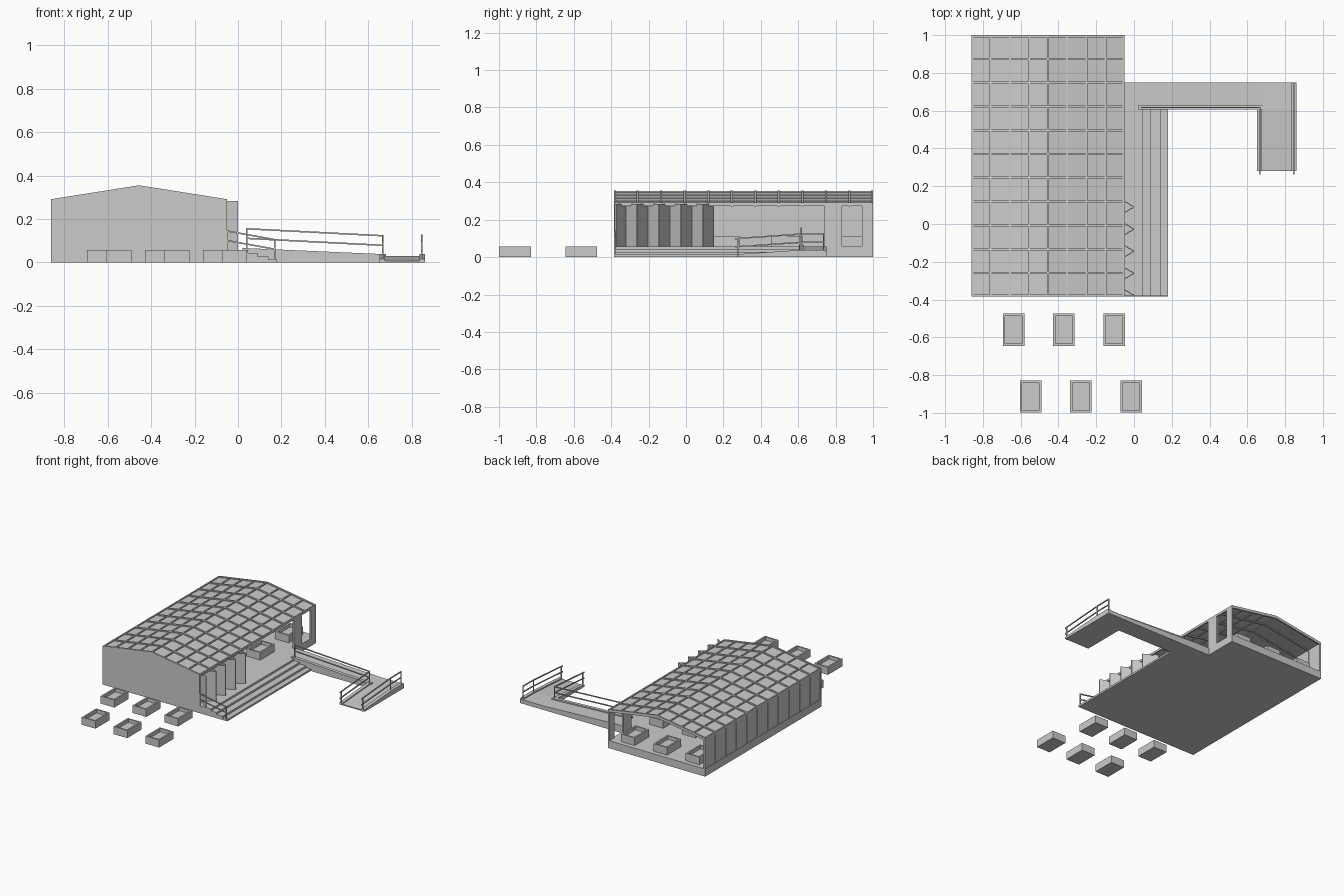
import bpy
from mathutils import Vector

if "Cube" in bpy.data.objects:
    bpy.data.objects.remove(bpy.data.objects["Cube"])


def mesh(name, verts, faces):
    me = bpy.data.meshes.new(name)
    me.from_pydata(verts, [], faces)
    ob = bpy.data.objects.new(name, me)
    bpy.context.collection.objects.link(ob)
    import bmesh
    bm = bmesh.new()
    bm.from_mesh(me)
    bmesh.ops.recalc_face_normals(bm, faces=bm.faces)
    bm.to_mesh(me)
    bm.free()
    return ob


def prism(name, profile, a, b, axis='y'):
    """Extrude a 2D profile (xz along y, or yz along x) from a to b."""
    n = len(profile)
    place = (lambda u, w, t: (u, t, w)) if axis == 'y' else (lambda u, w, t: (t, u, w))
    verts = [place(u, w, t) for t in (a, b) for u, w in profile]
    faces = [list(range(n)), list(range(2 * n - 1, n - 1, -1))]
    faces += [(i, (i + 1) % n, (i + 1) % n + n, i + n) for i in range(n)]
    return mesh(name, verts, faces)


def box(name, x0, x1, y0, y1, z0, z1):
    return prism(name, [(x0, z0), (x1, z0), (x1, z1), (x0, z1)], y0, y1)


def bar(name, p, q, t=0.007):
    """Square bar between two points."""
    p, q = Vector(p), Vector(q)
    d = (q - p).normalized()
    s = d.cross(Vector((0, 0, 1)) if abs(d.z) < 0.9 else Vector((1, 0, 0))).normalized() * t / 2
    u = d.cross(s).normalized() * t / 2
    verts = [c + k for c in (p, q) for k in (s + u, s - u, -s - u, -s + u)]
    return mesh(name, verts, [(0, 1, 2, 3), (7, 6, 5, 4)] + [(i, (i + 1) % 4, (i + 1) % 4 + 4, i + 4) for i in range(4)])


L, R, MID, F, B = -0.86, -0.05, -0.455, -0.385, 1.0
DECK, EAVE, RIDGE = 0.057, 0.283, 0.347
BAYS = 11
STEP = (B - F) / BAYS


def roof_z(x):
    return RIDGE - (RIDGE - EAVE) * abs(x - MID) / (MID - L)


# floor slab and wide steps
box("floor_slab", L, R, F, B, 0, DECK)
prism("deck_steps", [(R, 0), (0.18, 0), (0.18, 0.014), (0.14, 0.014), (0.14, 0.028), (0.09, 0.028),
                     (0.09, 0.043), (0.045, 0.043), (0.045, DECK), (R, DECK)], F, 0.61)

# gable roof: sheet, rafters, purlins
prism("roof_sheet", [(L, EAVE - 0.004), (MID, RIDGE - 0.004), (R, EAVE - 0.004),
                     (R, EAVE), (MID, RIDGE), (L, EAVE)], F, B)
for i in range(BAYS + 1):
    y = min(max(F + i * STEP, F + 0.006), B - 0.006)
    prism("rafter", [(L, EAVE - 0.012), (MID, RIDGE - 0.012), (R, EAVE - 0.012),
                     (R, EAVE + 0.008), (MID, RIDGE + 0.008), (L, EAVE + 0.008)], y - 0.006, y + 0.006)
for i in range(9):
    x = min(max(L + (R - L) * i / 8, L + 0.005), R - 0.005)
    z = roof_z(x)
    box("purlin", x - 0.005, x + 0.005, F, B, z - 0.010, z + 0.007)

# solid front gable wall
prism("front_wall", [(L, DECK), (R, DECK), (R, EAVE), (MID, RIDGE), (L, EAVE)], F, F + 0.01)

# left wall panels and posts
box("left_wall", L + 0.004, L + 0.01, F, B, DECK, EAVE)
for i in range(BAYS + 1):
    y = min(max(F + i * STEP, F + 0.005), B - 0.005)
    box("left_post", L, L + 0.013, y - 0.005, y + 0.005, DECK, EAVE)

# right wall section with tall opening
box("right_wall_near", R - 0.012, R, 0.74, 0.835, DECK, EAVE)
box("right_wall_far", R - 0.012, R, 0.94, B, DECK, EAVE)

# folding door panels
for i in range(5):
    y = -0.378 + 0.117 * i
    bar_h = 0.003
    pairs = [((0.0, y), (-0.095, y + 0.057))]
    if i < 4:
        pairs.append(((-0.095, y + 0.060), (0.0, y + 0.117)))
    for (xa, ya), (xb, yb) in pairs:
        quad = [(xa, ya - bar_h), (xb, yb - bar_h), (xb, yb + bar_h), (xa, ya + bar_h)]
        verts = [(a, b, z) for z in (DECK, EAVE) for a, b in quad]
        mesh("folding_panel", verts, [(0, 1, 2, 3), (7, 6, 5, 4)] +
             [(k, (k + 1) % 4, (k + 1) % 4 + 4, k + 4) for k in range(4)])

# access ramp in an L shape
prism("ramp_upper", [(R, 0), (0.86, 0), (0.86, 0.03), (0.66, 0.03), (0.04, DECK), (R, DECK)], 0.61, 0.75)
prism("ramp_lower", [(0.28, 0), (0.61, 0), (0.61, 0.03), (0.28, 0.008)], 0.65, 0.86, 'x')
# kerbs
prism("kerb_upper", [(0.02, 0.045), (0.68, 0.018), (0.68, 0.038), (0.04, 0.066), (0.02, 0.066)], 0.605, 0.63)
for x0, x1, y1 in ((0.65, 0.675, 0.61), (0.835, 0.86, 0.745)):
    prism("kerb_lower", [(0.28, 0), (y1, 0), (y1, 0.038), (0.61, 0.038), (0.28, 0.016)], x0, x1, 'x')

# handrails: top-rail path; a second rail runs lower, posts drop to the floor
rails = [
    [(0.04, 0.617, 0.155, DECK), (0.665, 0.617, 0.123, 0.02), (0.665, 0.28, 0.100, 0.0)],
    [(0.845, 0.735, 0.125, 0.02), (0.845, 0.61, 0.123, 0.02), (0.845, 0.28, 0.100, 0.0)],
    [(-0.05, F + 0.004, 0.145, DECK), (0.17, F + 0.004, 0.105, 0.01)],
]
for path in rails:
    for x, y, top, foot in path:
        bar("rail_post", (x, y, foot), (x, y, top + 0.003))
    for p, q in zip(path, path[1:]):
        for drop in (0, 0.044):
            bar("handrail", (p[0], p[1], p[2] - drop), (q[0], q[1], q[2] - drop))
for x in (0.665, 0.845):
    for z in (0.0985, 0.0545):
        bar("handrail_end", (x, 0.28, z), (x, 0.262, z))


# open planters with soil
def planter(x, y, z):
    hx, hy, t, h = 0.057, 0.085, 0.012, 0.057
    box("planter_base", x - hx, x + hx, y - hy, y + hy, z, z + h - 0.025)
    for s in (-1, 1):
        a, b = sorted((x + s * hx, x + s * (hx - t)))
        box("planter_side", a, b, y - hy, y + hy, z + h - 0.025, z + h)
        a, b = sorted((y + s * hy, y + s * (hy - t)))
        box("planter_end", x - hx + t, x + hx - t, a, b, z + h - 0.025, z + h)


for i in range(3):
    planter(-0.637 + 0.266 * i, -0.56, 0)
    planter(-0.547 + 0.266 * i, -0.914, 0)
    for y in (0.88, 0.54, 0.20):
        planter(-0.73 + 0.27 * i, y, DECK)
